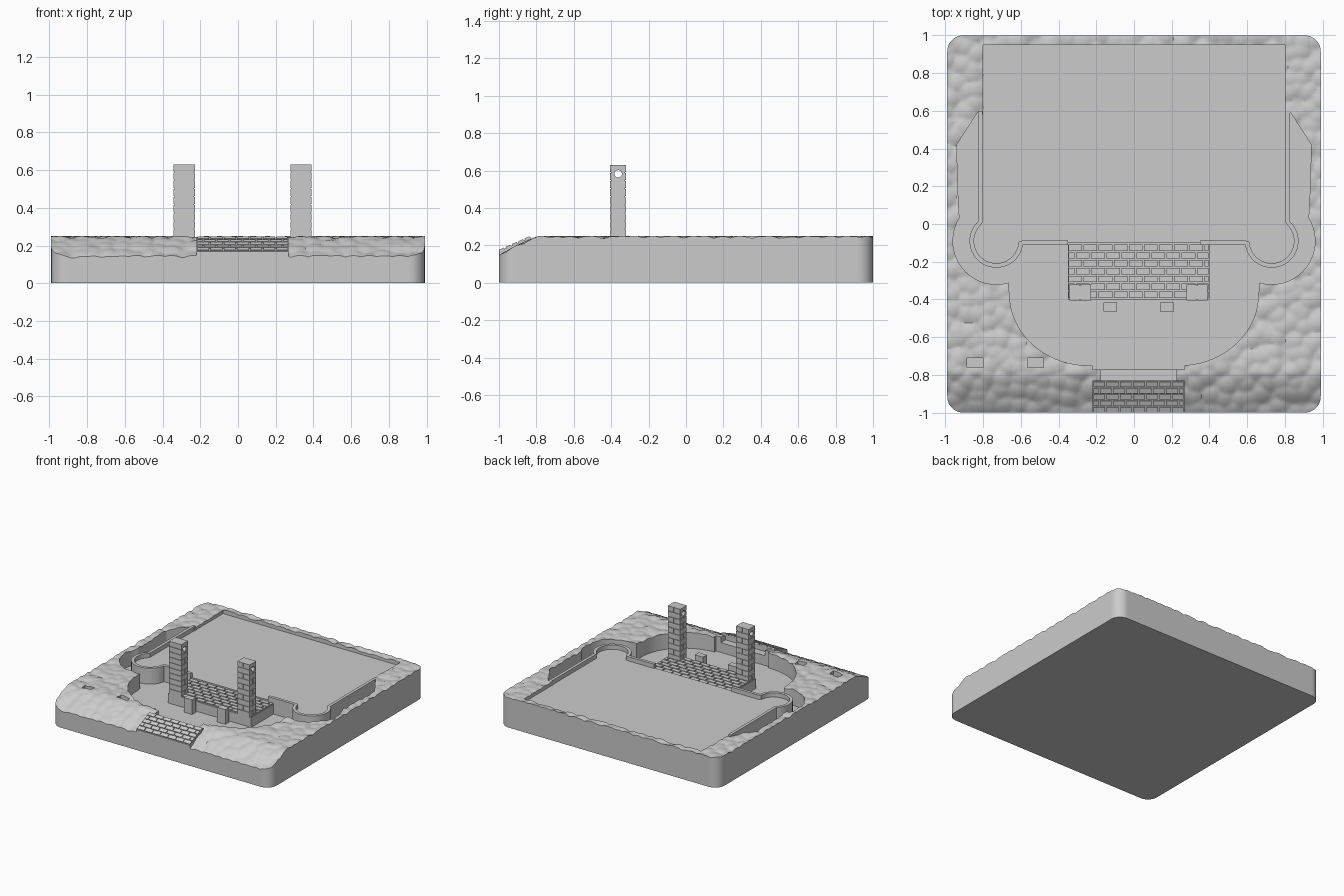
import bpy, bmesh, math, random
from mathutils import Matrix, Vector
from mathutils.kdtree import KDTree

random.seed(4)
if "Cube" in bpy.data.objects:
    bpy.data.objects.remove(bpy.data.objects["Cube"])

GROUND, FLOOR, PAVING, MOAT = 0.25, 0.215, 0.2, 0.12
GATE_X = 0.024          # the gatehouse sits slightly off centre

stone = bpy.data.materials.new("stone_grey")
stone.use_nodes = True
GREY = (0.6, 0.6, 0.6, 1)
stone.diffuse_color = GREY
stone.node_tree.nodes["Principled BSDF"].inputs["Base Color"].default_value = GREY


def finish(bm, name):
    bmesh.ops.recalc_face_normals(bm, faces=bm.faces)
    mesh = bpy.data.meshes.new(name)
    bm.to_mesh(mesh)
    bm.free()
    mesh.materials.append(stone)
    ob = bpy.data.objects.new(name, mesh)
    bpy.context.collection.objects.link(ob)
    return ob


def add_box(bm, x0, x1, y0, y1, z0, z1):
    size = Vector((x1 - x0, y1 - y0, z1 - z0))
    mid = Vector((x0 + x1, y0 + y1, z0 + z1)) / 2
    m = Matrix.Translation(mid) @ Matrix.Diagonal(size).to_4x4()
    return bmesh.ops.create_cube(bm, size=1, matrix=m)["verts"]


def boxes(name, *dims):
    bm = bmesh.new()
    for d in dims:
        add_box(bm, *d)
    return finish(bm, name)


def prism(name, outline, z0, z1):
    bm = bmesh.new()
    face = bm.faces.new([bm.verts.new((x, y, z0)) for x, y in outline])
    out = bmesh.ops.extrude_face_region(bm, geom=[face])
    for v in out["geom"]:
        if isinstance(v, bmesh.types.BMVert):
            v.co.z = z1
    return finish(bm, name)


def arc(cx, cy, rx, ry, a0, a1, n):
    angles = [math.radians(a0 + (a1 - a0) * i / n) for i in range(n + 1)]
    return [(cx + rx * math.cos(a), cy + ry * math.sin(a)) for a in angles]


def mirrored(path):
    return [(-x, y) for x, y in reversed(path)]


def cut(ob, *cutters):
    for c in cutters:
        c.hide_render = True
        mod = ob.modifiers.new("cut", "BOOLEAN")
        mod.operation, mod.solver, mod.object = "DIFFERENCE", "EXACT", c
        mod.use_self = ob.name.startswith("pillar")
    graph = bpy.context.evaluated_depsgraph_get()
    mesh = bpy.data.meshes.new_from_object(ob.evaluated_get(graph))
    ob.modifiers.clear()
    ob.data = mesh
    for c in cutters:
        bpy.data.objects.remove(c)


# Cobbled ground: a rounded slab with domed stones and a falling front edge
stones = []
for i in range(30):
    for j in range(30):
        stones.append(((i - 14.5 + random.uniform(-.45, .45)) * 0.073,
                       (j - 14.5 + random.uniform(-.45, .45)) * 0.073, 0))
tree = KDTree(len(stones))
for i, p in enumerate(stones):
    tree.insert(p, i)
tree.balance()


def ground_height(x, y):
    d = tree.find((x, y, 0))[2]
    drop = min(max(-0.79 - y, 0), 0.21)
    return GROUND - 0.36 * drop - 0.6 * drop * drop - min(4.5 * d * d, 0.014)


bm = bmesh.new()
bmesh.ops.create_grid(bm, x_segments=160, y_segments=160, size=1)
R = 0.085
for v in bm.verts:
    x, y = v.co.x * 0.99, v.co.y
    a, b = abs(x) - (0.99 - R), abs(y) - (1 - R)
    if a > 0 and b > 0:
        k = max(a, b) / math.hypot(a, b)
        x = math.copysign(0.99 - R + a * k, x)
        y = math.copysign(1 - R + b * k, y)
    v.co = (x, y, ground_height(x, y))
rim = [e for e in bm.edges if e.is_boundary]
skirt = bmesh.ops.extrude_edge_only(bm, edges=rim)["geom"]
for v in skirt:
    if isinstance(v, bmesh.types.BMVert):
        v.co.z = 0
bmesh.ops.holes_fill(bm, edges=[e for e in bm.edges if e.is_boundary], sides=0)
ground = finish(bm, "cobbled_ground")

# Moat, castle yard, drawbridge seat and small post holes cut from the ground
bank = [(-.81, .58), (-.83, .59), (-.94, .42), (-.93, .1)]
bank += arc(-.73, -.09, .23, .23, 148, 286, 18)
bank += arc(-.24, -.37, .42, .38, 180, 270, 18)
moat = prism("moat_cutter", bank + mirrored(bank), MOAT, 0.4)
yard = boxes("yard_cutter", (-.8, .8, -.05, .95, FLOOR, .4))
seat = boxes("seat_cutter",
             (GATE_X - .2, GATE_X + .2, -.83, -.76, PAVING, .4),
             (-.885, -.8, -.76, -.71, .21, .4),
             (-.565, -.48, -.76, -.71, .21, .4))
landing = boxes("landing_cutter",
                (GATE_X - .243, GATE_X + .243, -.77, -.74, MOAT, .4))
cut(ground, moat, yard, seat, landing)
bpy.ops.object.select_all(action="DESELECT")
ground.select_set(True)
bpy.context.view_layer.objects.active = ground
bpy.ops.object.shade_smooth_by_angle(angle=math.radians(30))

# Castle yard floor with its two round bastions
wall_path = [(-.815, .6), (-.815, .01)]
wall_path += arc(-.73, -.09, .13, .13, 138, 355, 24)
wall_path += [(-.59, -.1), (-.35, -.1)]
prism("yard_floor", wall_path + mirrored(wall_path), 0.05, FLOOR)


# Low kerb wall around the yard and bastions
def kerb(name, path, half=0.012):
    sides = [[], []]
    for i, p in enumerate(path):
        a, b = path[max(i - 1, 0)], path[min(i + 1, len(path) - 1)]
        t = Vector((b[0] - a[0], b[1] - a[1])).normalized()
        for side, s in zip(sides, (half, -half)):
            side.append((p[0] - t.y * s, p[1] + t.x * s))
    prism(name, sides[0] + sides[1][::-1], 0.06, GROUND)


kerb("right_kerb", wall_path)
kerb("left_kerb", mirrored(wall_path))


# Bricks laid in staggered rows on a panel
def brickwork(name, width, depth, rows, length, thick, matrix):
    bm = bmesh.new()
    step, gap = depth / rows, 0.004
    for r in range(rows):
        x = -width / 2 - (length / 2 if r % 2 else 0)
        y = -depth / 2 + r * step
        while x < width / 2 - gap:
            x0, x1 = max(x, -width / 2), min(x + length, width / 2)
            if x1 - x0 > 2 * gap:
                add_box(bm, x0 + gap, x1 - gap, y + gap, y + step - gap, 0, thick)
            x += length
    bm.transform(matrix)
    return finish(bm, name)


# Gatehouse platform with brick paving
boxes("gate_platform", (GATE_X - .375, GATE_X + .375, -.4, -.1, .1, PAVING))
brickwork("gate_paving", .75, .29, 7, .08, .009,
          Matrix.Translation((GATE_X, -.25, PAVING)))

# Front ramp with bricks
bm = bmesh.new()
for v in add_box(bm, GATE_X - .243, GATE_X + .243, -1, -.83, .1, .243):
    if v.co.z > .2 and v.co.y < -.9:
        v.co.z = .168
finish(bm, "ramp_bed")
tilt = math.atan2(.075, .17)
brickwork("ramp_bricks", .486, .184, 5, .07, .008,
          Matrix.Translation((GATE_X, -.915, .205)) @ Matrix.Rotation(tilt, 4, "X"))

# Brick pillars with a chain hole, and the small posts in front of the gate
for side, s in (("right", -1), ("left", 1)):
    x, y, hx, hy = GATE_X + s * .309, -.3625, .056, .0425
    bm = bmesh.new()
    add_box(bm, x - hx + .005, x + hx - .005, y - hy + .005, y + hy - .005, .15, .63)
    course = (.633 - PAVING) / 10
    for i in range(10):
        z0, z1 = PAVING + i * course + .003, PAVING + (i + 1) * course - .003
        if i % 2:
            parts = ((-hx, -.003, -hy, hy), (.003, hx, -hy, hy))
        else:
            parts = ((-hx, hx, -hy, -.003), (-hx, hx, .003, hy))
        for a, b, c, d in parts:
            add_box(bm, x + a, x + b, y + c, y + d, z0, z1)
    pillar = finish(bm, "pillar_" + side)
    bm = bmesh.new()
    drill = Matrix.Translation((x, y, .582)) @ Matrix.Rotation(math.pi / 2, 4, "Y")
    bmesh.ops.create_cone(bm, cap_ends=True, segments=24, radius1=.02, radius2=.02,
                          depth=.3, matrix=drill)
    cut(pillar, finish(bm, "drill"))
    px = GATE_X + s * .15
    boxes("gate_post_" + side, (px - .037, px + .037, -.465, -.415, .1, .24))
